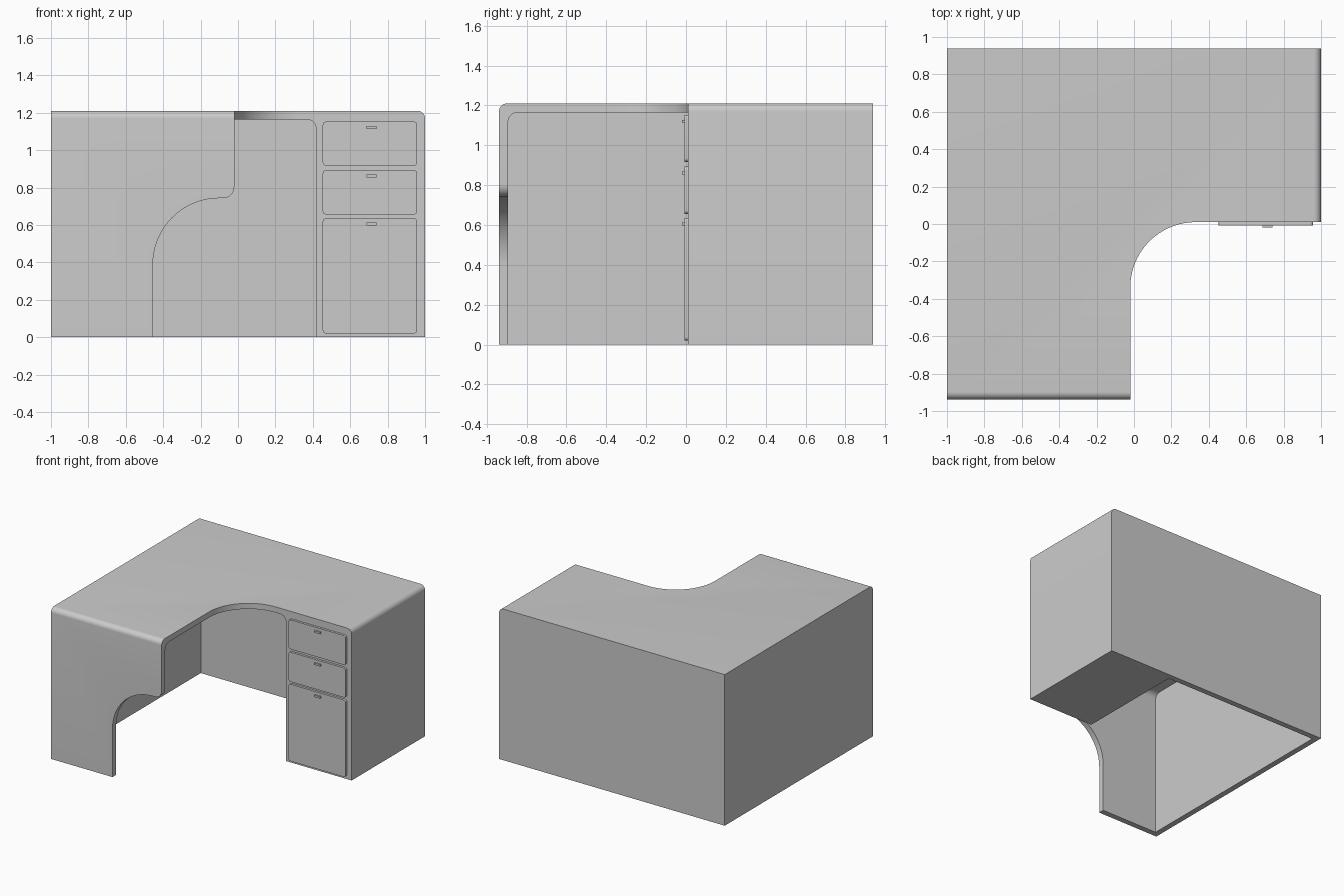
import bpy, bmesh
from math import sin, cos, radians
from mathutils import Vector

if "Cube" in bpy.data.objects:
    bpy.data.objects.remove(bpy.data.objects["Cube"])


def arc(cx, cy, r, a0, a1, n=20):
    return [(cx + r * cos(radians(a0 + (a1 - a0) * i / n)),
             cy + r * sin(radians(a0 + (a1 - a0) * i / n))) for i in range(n + 1)]


def prism(name, pts, axis, lo, hi, rounds=(), radius=0.045):
    """Extrude a 2D outline along z or y; round the edges picked by the tests in rounds."""
    place = {"z": lambda p, d: (p[0], p[1], d), "y": lambda p, d: (p[0], d, p[1])}[axis]
    bm = bmesh.new()
    face = bm.faces.new([bm.verts.new(place(p, lo)) for p in pts])
    ext = bmesh.ops.extrude_face_region(bm, geom=[face])
    step = Vector(place((0, 0), hi - lo))
    bmesh.ops.translate(bm, vec=step, verts=[v for v in ext["geom"] if isinstance(v, bmesh.types.BMVert)])
    bmesh.ops.recalc_face_normals(bm, faces=bm.faces)
    edges = [e for e in bm.edges if any(all(t(v.co) for v in e.verts) for t in rounds)]
    if edges:
        bmesh.ops.bevel(bm, geom=edges, offset=radius, segments=8, profile=0.5, affect="EDGES")
    me = bpy.data.meshes.new(name)
    bm.to_mesh(me)
    bm.free()
    ob = bpy.data.objects.new(name, me)
    bpy.context.collection.objects.link(ob)
    return ob


def rect(x0, x1, y0, y1):
    return [(x0, y0), (x1, y0), (x1, y1), (x0, y1)]


def rounded_rect(x0, x1, z0, z1, r):
    return (arc(x0 + r, z0 + r, r, 180, 270, 6) + arc(x1 - r, z0 + r, r, 270, 360, 6)
            + arc(x1 - r, z1 - r, r, 0, 90, 6) + arc(x0 + r, z1 - r, r, 90, 180, 6))


def smooth(ob):
    bpy.ops.object.select_all(action="DESELECT")
    ob.select_set(True)
    bpy.context.view_layer.objects.active = ob
    bpy.ops.object.shade_smooth_by_angle(angle=radians(30))


X, Y, H, T = 1.0, 0.938, 1.21, 0.045
FRONT, INNER, PED = 0.01, -0.02, 0.417

# L-shaped outer body, with curved inside corner and rolled front and right top edges
plan = [(-X, Y), (-X, -Y), (INNER, -Y)] + arc(INNER + 0.35, FRONT - 0.35, 0.35, 180, 90, 32) \
    + [(X, FRONT), (X, Y)]
shell = prism("desk_shell", plan, "z", 0, H, rounds=(
    lambda c: c.z > H - 0.001 and c.y < -Y + 0.001,
    lambda c: c.z > H - 0.001 and c.x > X - 0.001), radius=0.04)

# Knee space under the top, leaving thin panels and the solid drawer pedestal
top = H - T
knee = prism("knee_space_cutter", rect(-X + T, PED, -Y + T, Y - T), "z", -0.2, top, rounds=(
    lambda c: c.z > top - 0.001 and c.y < -Y + T + 0.001,
    lambda c: c.z > top - 0.001 and c.x > PED - 0.001), radius=0.05)

# Curved opening in the front panel
opening = [(-0.455, -0.2)] + arc(-0.1, 0.388, 0.355, 180, 90, 24) \
    + arc(-0.08, 0.803, 0.06, 270, 360, 10) + [(0.1, 0.803), (0.1, -0.2)]
notch = prism("front_opening_cutter", opening, "y", -1.1, -0.8)

for cutter in (knee, notch):
    cutter.hide_render = True
    mod = shell.modifiers.new("cut", "BOOLEAN")
    mod.operation, mod.solver, mod.object = "DIFFERENCE", "EXACT", cutter
    bpy.context.view_layer.objects.active = shell
    bpy.ops.object.modifier_apply(modifier=mod.name)
    bpy.data.objects.remove(cutter)
smooth(shell)

# Three drawer fronts, each with a small pull
for label, z0, z1 in (("top", 0.917, 1.152), ("middle", 0.656, 0.893), ("bottom", 0.02, 0.636)):
    smooth(prism(label + "_drawer_front", rounded_rect(0.453, 0.958, z0, z1, 0.018),
                 "y", -0.008, FRONT + 0.005))
    prism(label + "_drawer_handle", rect(0.688, 0.74, z1 - 0.039, z1 - 0.024),
          "y", -0.02, -0.004)
